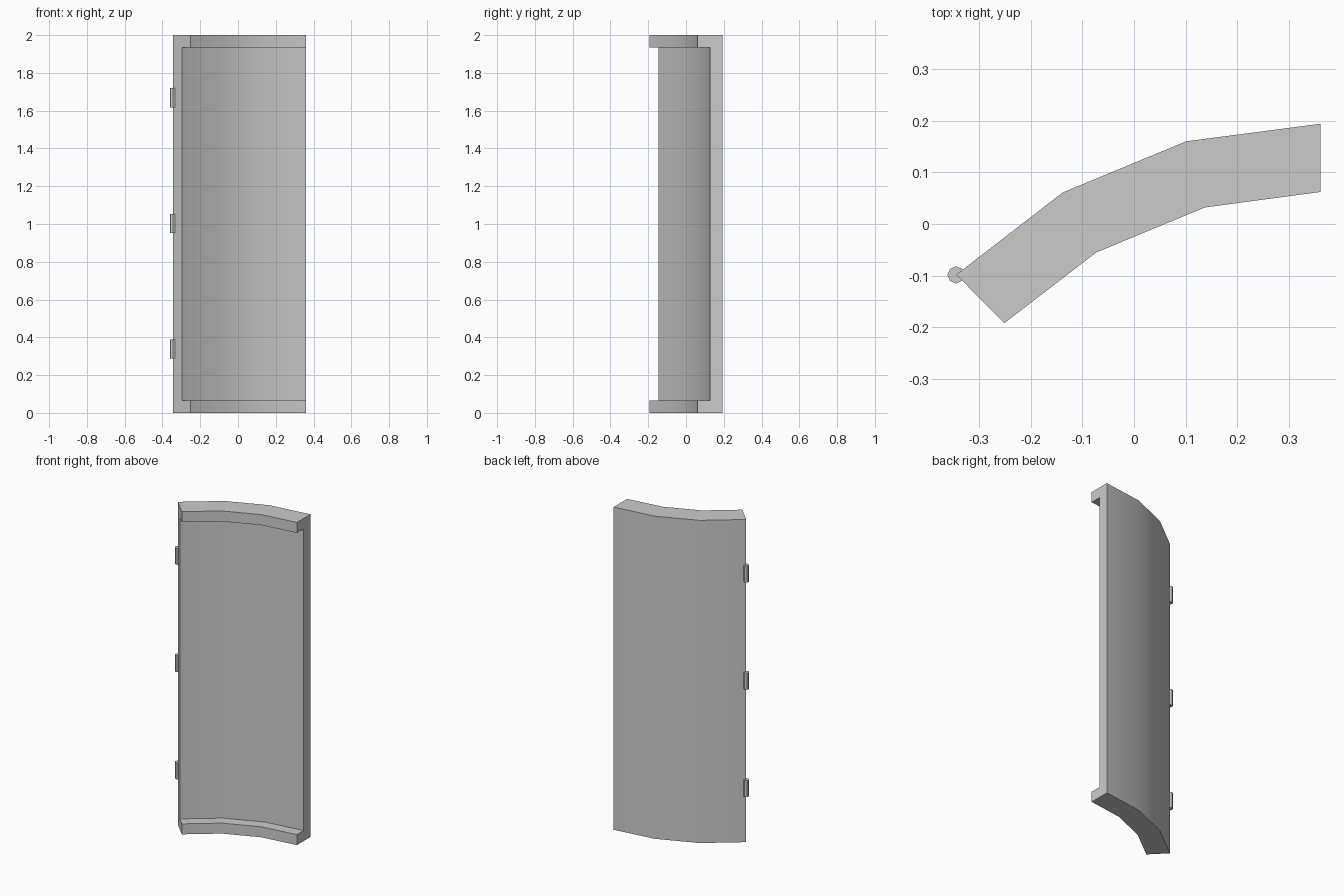
import bpy, bmesh, math

if "Cube" in bpy.data.objects:
    bpy.data.objects.remove(bpy.data.objects["Cube"])

# Curved door panel: a C-shaped section swept along four stations
outer = [(-0.344, -0.098), (-0.138, 0.061), (0.101, 0.160), (0.361, 0.194)]
inner = [(-0.251, -0.192), (-0.073, -0.055), (0.137, 0.032), (0.361, 0.062)]
RIM = 0.065
# (depth from outer to inner face, height)
section = [(0, 0), (1, 0), (1, RIM), (0.5, RIM),
           (0.5, 2 - RIM), (1, 2 - RIM), (1, 2), (0, 2)]


def finish(name, bm):
    bmesh.ops.recalc_face_normals(bm, faces=bm.faces)
    mesh = bpy.data.meshes.new(name)
    bm.to_mesh(mesh)
    bm.free()
    obj = bpy.data.objects.new(name, mesh)
    bpy.context.collection.objects.link(obj)
    return obj


bm = bmesh.new()
rings = []
for (ox, oy), (ix, iy) in zip(outer, inner):
    rings.append([bm.verts.new((ox + (ix - ox) * t, oy + (iy - oy) * t, z))
                  for t, z in section])
n = len(section)
for a, b in zip(rings, rings[1:]):
    for i in range(n):
        j = (i + 1) % n
        bm.faces.new((a[i], a[j], b[j], b[i]))
bm.faces.new(rings[0])
bm.faces.new(rings[-1])
panel = finish("curved_door_panel", bm)

bpy.ops.object.select_all(action='DESELECT')
panel.select_set(True)
bpy.context.view_layer.objects.active = panel
bpy.ops.object.shade_smooth_by_angle(angle=math.radians(30))

# Hinge barrels along the left edge
for label, z in (("lower", 0.338), ("middle", 1.003), ("upper", 1.668)):
    bpy.ops.mesh.primitive_cylinder_add(vertices=8, radius=0.0165, depth=0.102,
                                        location=(-0.3445, -0.0985, z))
    bpy.context.object.name = label + "_hinge"
